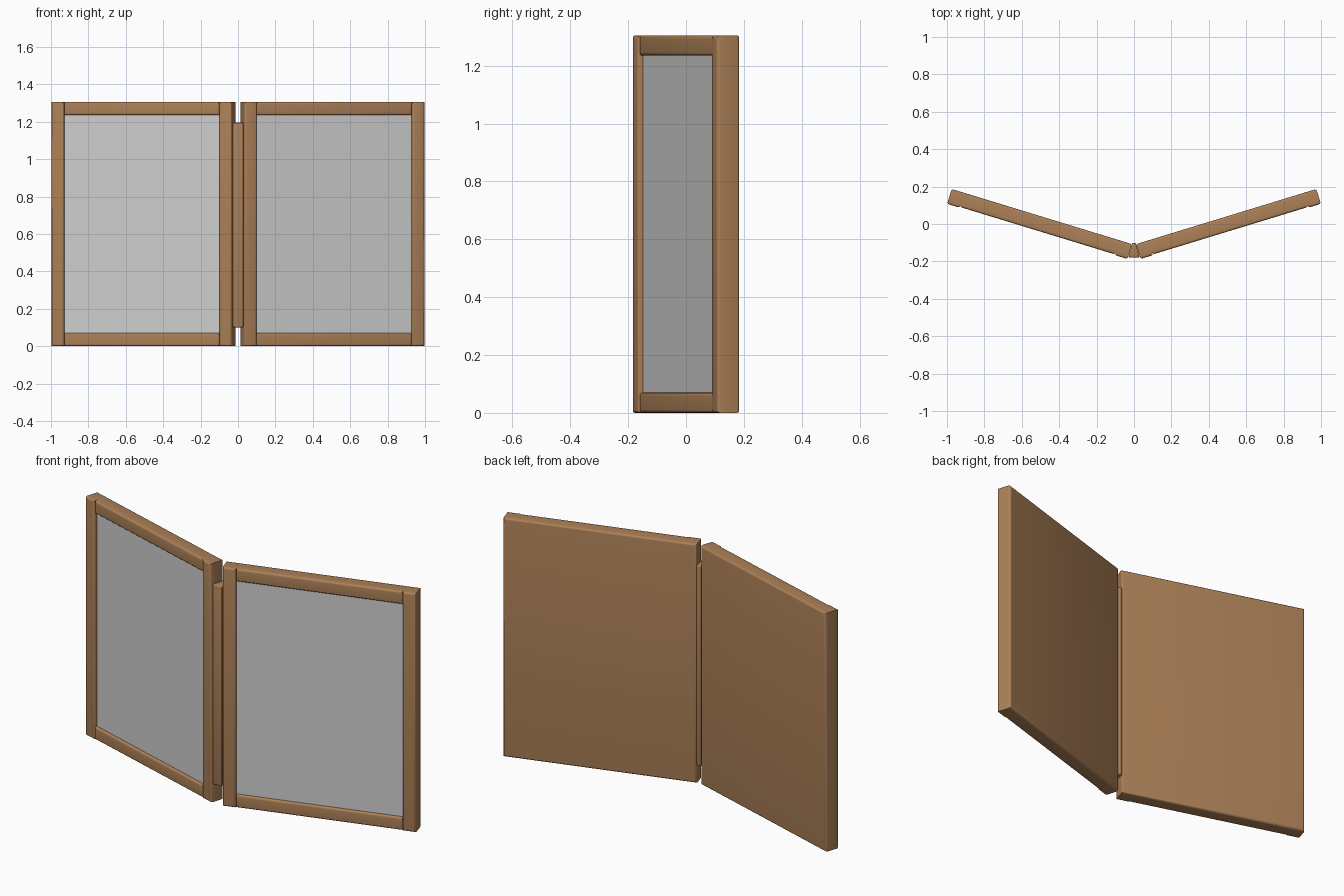
import bpy, bmesh, math
from mathutils import Matrix, Vector

if "Cube" in bpy.data.objects:
    bpy.data.objects.remove(bpy.data.objects["Cube"])

ANGLE = math.radians(17)      # fold of each panel
L, T, H = 1.008, 0.083, 1.305  # panel length, thickness, height
FRAME, DEPTH, RIM = 0.07, 0.032, 0.012
INNER = Vector((0.011, -0.1076, 0))  # back corner beside the hinge


def material(name, rgb):
    m = bpy.data.materials.new(name)
    m.diffuse_color = (*rgb, 1)
    m.use_nodes = True
    m.node_tree.nodes["Principled BSDF"].inputs["Base Color"].default_value = m.diffuse_color
    return m


wood = material("warm wood", (0.41, 0.215, 0.095))
glass = material("grey pane", (0.62, 0.62, 0.62))


def add_object(name, bm, mat):
    bmesh.ops.recalc_face_normals(bm, faces=bm.faces)
    mesh = bpy.data.meshes.new(name)
    bm.to_mesh(mesh)
    bm.free()
    ob = bpy.data.objects.new(name, mesh)
    bpy.context.collection.objects.link(ob)
    mesh.materials.append(mat)
    return ob


def box(name, side, u, v, z, mat, round_front=None):
    """Box in panel space: u runs outward from the hinge, v from back (0) to front (-T)."""
    bm = bmesh.new()
    size = (u[1] - u[0], v[1] - v[0], z[1] - z[0])
    mid = Vector(((u[0] + u[1]) / 2 * side, (v[0] + v[1]) / 2, (z[0] + z[1]) / 2))
    bmesh.ops.create_cube(bm, size=1, matrix=Matrix.Translation(mid) @ Matrix.Diagonal((*size, 1)))
    if round_front is not None:
        y = v[0] if round_front else v[1]
        edges = [e for e in bm.edges if all(abs(p.co.y - y) < 1e-5 for p in e.verts)]
        bmesh.ops.bevel(bm, geom=edges, offset=RIM, segments=4, profile=0.5, affect='EDGES')
    ob = add_object(name, bm, mat)
    ob.location = (INNER.x * side, INNER.y, 0)
    ob.rotation_euler.z = ANGLE * side


# two mirrored framed panels
for side, label in ((-1, "left"), (1, "right")):
    box(label + "_back_board", side, (0, L), (DEPTH - T, 0), (0, H), wood, False)
    front = (-T, DEPTH - T)
    box(label + "_inner_stile", side, (0, FRAME), front, (0, H), wood, True)
    box(label + "_outer_stile", side, (L - FRAME, L), front, (0, H), wood, True)
    rail = (-T + 0.004, DEPTH - T)
    box(label + "_bottom_rail", side, (FRAME, L - FRAME), rail, (0, FRAME), wood, True)
    box(label + "_top_rail", side, (FRAME, L - FRAME), rail, (H - FRAME, H), wood, True)
    box(label + "_pane", side, (FRAME, L - FRAME), (-T + 0.018, DEPTH - T),
        (FRAME, H - FRAME), glass)

# tapered wooden hinge strip between the panels
bm = bmesh.new()
outline = [(-0.030, -0.179), (0.030, -0.179), (0.010, -0.102), (-0.010, -0.102)]
face = bm.faces.new([bm.verts.new((x, y, 0.10)) for x, y in outline])
ext = bmesh.ops.extrude_face_region(bm, geom=[face])
bmesh.ops.translate(bm, vec=(0, 0, 1.095),
                    verts=[g for g in ext["geom"] if isinstance(g, bmesh.types.BMVert)])
bmesh.ops.recalc_face_normals(bm, faces=bm.faces)
bmesh.ops.bevel(bm, geom=bm.edges[:], offset=0.007, segments=3, profile=0.5, affect='EDGES')
add_object("hinge_strip", bm, wood)

# smooth the rounded edges
for ob in bpy.context.scene.objects:
    ob.select_set(True)
    bpy.context.view_layer.objects.active = ob
bpy.ops.object.shade_smooth_by_angle(angle=math.radians(35))
